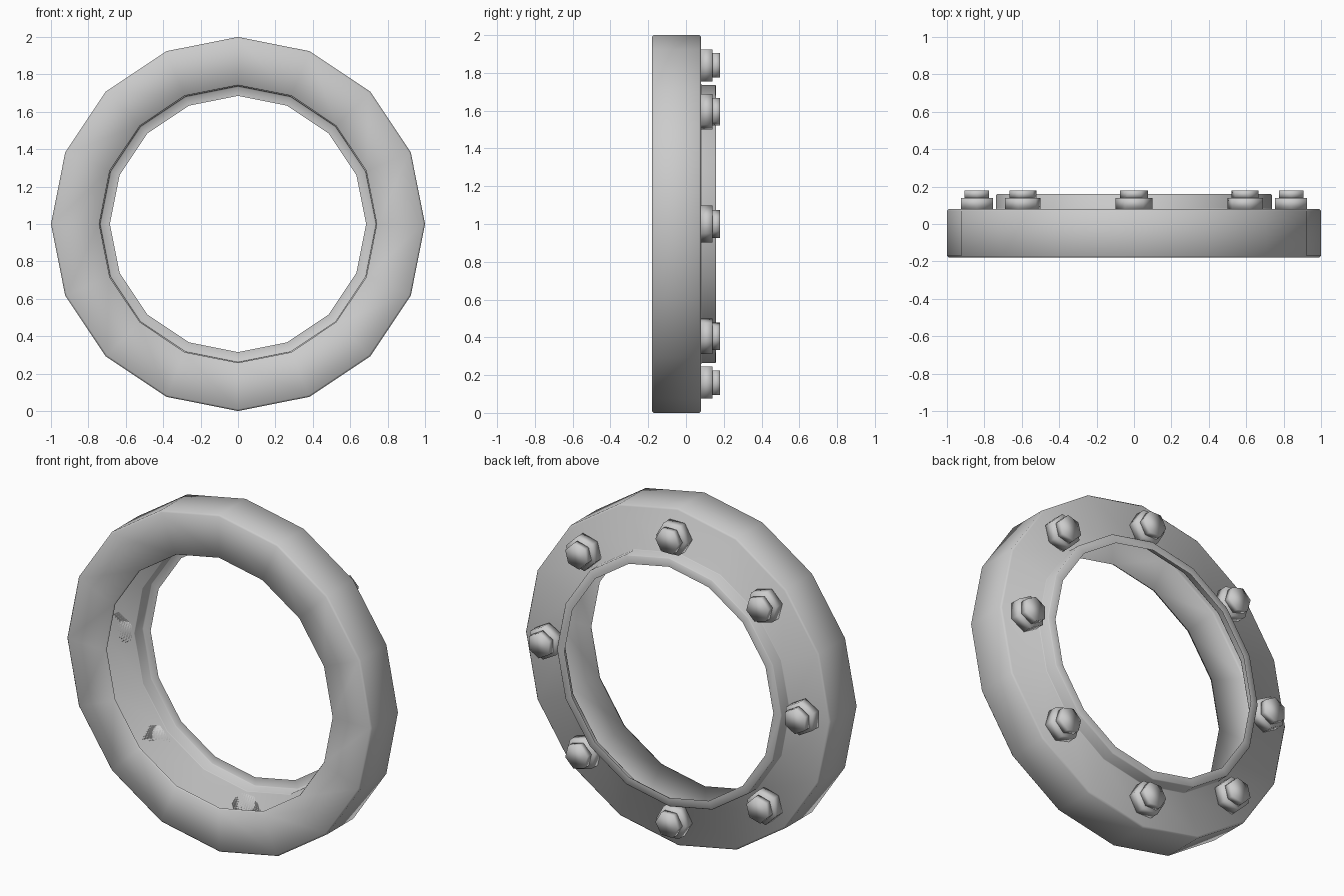
import bpy, bmesh, math
from mathutils import Matrix, Vector

cube = bpy.data.objects.get("Cube")
if cube:
    bpy.data.objects.remove(cube, do_unlink=True)

grey = bpy.data.materials.new("light_grey")
grey.use_nodes = True
colour = (0.6, 0.6, 0.6, 1)
grey.diffuse_color = colour
grey.node_tree.nodes["Principled BSDF"].inputs["Base Color"].default_value = colour


def lathe(name, profile, sides, offset=0.0, cap=False):
    """Turn a (radius, y) profile around the y axis."""
    bm = bmesh.new()
    rings = []
    for r, y in profile:
        angles = [offset + math.tau * i / sides for i in range(sides)]
        rings.append([bm.verts.new((r * math.cos(a), y, r * math.sin(a))) for a in angles])
    for a, b in zip(rings, rings[1:]):
        for i in range(sides):
            j = (i + 1) % sides
            bm.faces.new((a[i], a[j], b[j], b[i]))
    if cap:
        bm.faces.new(rings[0])
        bm.faces.new(rings[-1])
    bmesh.ops.recalc_face_normals(bm, faces=bm.faces)
    for f in bm.faces:
        f.smooth = True
    mesh = bpy.data.meshes.new(name)
    bm.to_mesh(mesh)
    bm.free()
    mesh.materials.append(grey)
    obj = bpy.data.objects.new(name, mesh)
    bpy.context.collection.objects.link(obj)
    return obj


# Hollow ring: front face, outer wall, back plate and raised collar
FRONT, BACK, COLLAR = -0.18, 0.08, 0.16
ring = lathe("ring_shell", [
    (0.742, FRONT + 0.01), (0.747, FRONT), (0.99, FRONT), (1.0, FRONT + 0.01),
    (1.0, BACK - 0.01), (0.99, BACK), (0.74, BACK),
    (0.737, BACK + 0.005), (0.737, COLLAR - 0.005), (0.732, COLLAR),
    (0.685, COLLAR)], 16)
ring.location.z = 1

# Eight bolts around the back plate, each a hexagonal base and a smaller head
for i in range(8):
    angle = math.tau * i / 8
    centre = Vector((0.84 * math.cos(angle), 0, 1 + 0.84 * math.sin(angle)))
    for part, radius, y0, y1 in (("base", 0.098, BACK, 0.14), ("head", 0.075, 0.14, 0.18)):
        bolt = lathe(f"bolt_{part}_{i + 1}", [(radius, y0), (radius, y1)], 6,
                     angle + math.pi / 6, cap=True)
        bolt.matrix_world = Matrix.Translation(centre)
